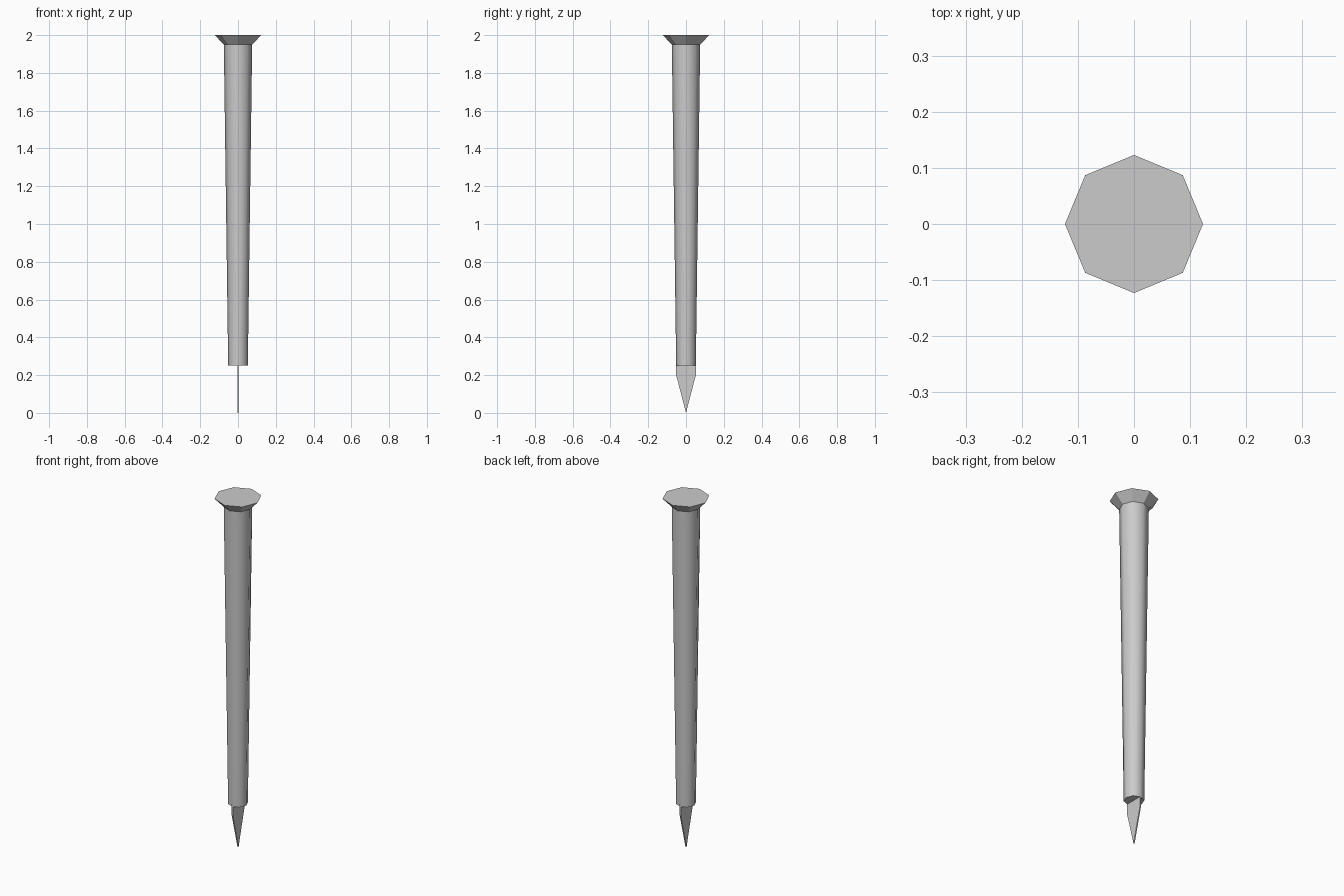
import bpy, bmesh, math

if "Cube" in bpy.data.objects:
    bpy.data.objects.remove(bpy.data.objects["Cube"])

SIDES = 8


def tapered(name, r_low, r_high, z_low, z_high):
    """Octagonal frustum with a corner on each axis."""
    bm = bmesh.new()
    rings = []
    for r, z in ((r_low, z_low), (r_high, z_high)):
        rings.append([bm.verts.new((r * math.cos(i * math.tau / SIDES),
                                    r * math.sin(i * math.tau / SIDES), z))
                      for i in range(SIDES)])
    low, high = rings
    for i in range(SIDES):
        j = (i + 1) % SIDES
        bm.faces.new((low[i], low[j], high[j], high[i]))
    bm.faces.new(low[::-1])
    bm.faces.new(high)
    return finish(bm, name)


def plate(name, outline, thickness):
    """Outline in the y-z plane, extruded along x."""
    bm = bmesh.new()
    face = bm.faces.new([bm.verts.new((-thickness / 2, y, z)) for y, z in outline])
    ext = bmesh.ops.extrude_face_region(bm, geom=[face])["geom"]
    moved = [v for v in ext if isinstance(v, bmesh.types.BMVert)]
    bmesh.ops.translate(bm, verts=moved, vec=(thickness, 0, 0))
    return finish(bm, name)


def finish(bm, name):
    bmesh.ops.recalc_face_normals(bm, faces=bm.faces)
    mesh = bpy.data.meshes.new(name)
    bm.to_mesh(mesh)
    bm.free()
    obj = bpy.data.objects.new(name, mesh)
    bpy.context.collection.objects.link(obj)
    return obj


# Flared, flat-faced head
tapered("head", 0.075, 0.123, 1.95, 2.0)

# Long tapered shaft, smooth around its sides
shaft = tapered("shaft", 0.052, 0.075, 0.25, 1.95)
bpy.context.view_layer.objects.active = shaft
shaft.select_set(True)
bpy.ops.object.shade_smooth_by_angle(angle=math.radians(50))

# Thin pointed blade below the shaft
plate("blade_tip", [(-0.052, 0.26), (-0.052, 0.2), (0, 0), (0.052, 0.2), (0.052, 0.26)], 0.007)
